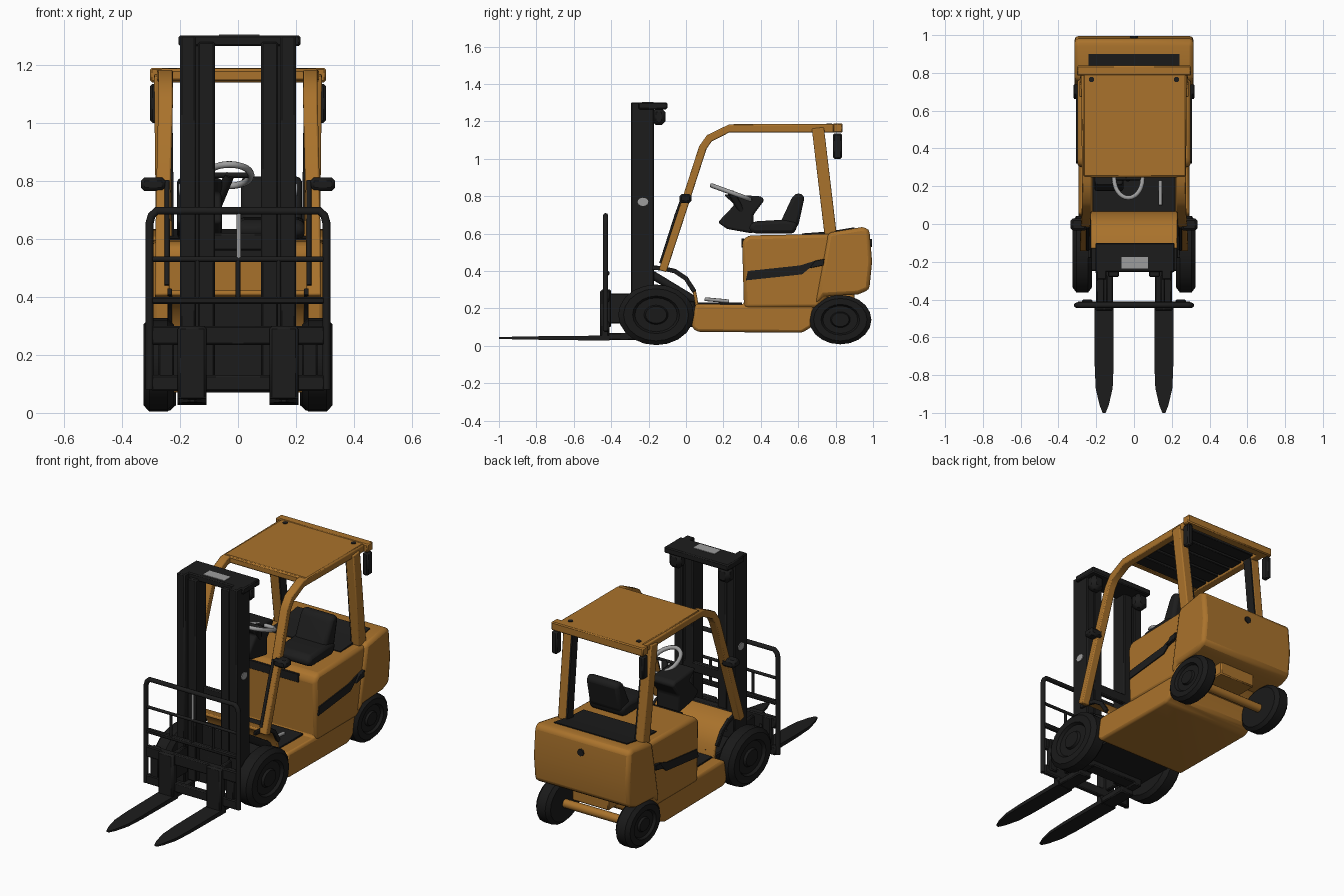
import bpy, bmesh, math
from mathutils import Vector, Matrix

cube = bpy.data.objects.get("Cube")
if cube:
    bpy.data.objects.remove(cube, do_unlink=True)


def material(name, rgb):
    m = bpy.data.materials.new(name)
    m.use_nodes = True
    m.diffuse_color = (*rgb, 1)
    m.node_tree.nodes["Principled BSDF"].inputs["Base Color"].default_value = (*rgb, 1)
    return m


ORANGE = material("warm orange paint", (0.40, 0.17, 0.025))
BLACK = material("black steel", (0.012, 0.012, 0.012))
TYRE = material("tyre rubber", (0.01, 0.01, 0.01))
GREY = material("light grey", (0.34, 0.34, 0.34))


def finish(name, bm, mat, bevel=0, segments=2):
    bmesh.ops.recalc_face_normals(bm, faces=bm.faces)
    mesh = bpy.data.meshes.new(name)
    bm.to_mesh(mesh)
    bm.free()
    mesh.materials.append(mat)
    mesh.shade_smooth()
    mesh.set_sharp_from_angle(angle=math.radians(35))
    ob = bpy.data.objects.new(name, mesh)
    bpy.context.collection.objects.link(ob)
    if bevel:
        mod = ob.modifiers.new("soft edges", "BEVEL")
        mod.width, mod.segments = bevel, segments


def box(name, mat, x, y, z, bevel=0.006):
    """Box from (low, high) pairs."""
    bm = bmesh.new()
    bmesh.ops.create_cube(bm, size=1)
    for v in bm.verts:
        v.co = [sum(r) / 2 + c * (r[1] - r[0]) for r, c in zip((x, y, z), v.co)]
    finish(name, bm, mat, bevel, 1)


def loft(name, mat, rings, bevel=0):
    """Skin a list of equal rings and cap both ends."""
    bm = bmesh.new()
    rows = [[bm.verts.new(p) for p in ring] for ring in rings]
    n = len(rows[0])
    for a, b in zip(rows, rows[1:]):
        for i in range(n):
            bm.faces.new((a[i], a[(i + 1) % n], b[(i + 1) % n], b[i]))
    bm.faces.new(rows[0])
    bm.faces.new(rows[-1])
    finish(name, bm, mat, bevel)


def side_profile(name, mat, pts, x0, x1, bevel=0.01):
    """Extrude a (y, z) outline across x."""
    loft(name, mat, [[(x, y, z) for y, z in pts] for x in (x0, x1)], bevel)


def beam(name, mat, path, width, depth, bevel=0.006):
    """Rectangular bar along a path that runs in the y-z direction."""
    path = [Vector(p) for p in path]
    rings = []
    for i, p in enumerate(path):
        t = path[min(i + 1, len(path) - 1)] - path[max(i - 1, 0)]
        n = Vector((0, -t.z, t.y)).normalized() * depth / 2
        w = Vector((width / 2, 0, 0))
        rings.append([p + w + n, p - w + n, p - w - n, p + w - n])
    loft(name, mat, rings, bevel)


def tube(name, mat, pts, radius, closed=False):
    curve = bpy.data.curves.new(name, "CURVE")
    curve.dimensions = "3D"
    curve.bevel_depth, curve.bevel_resolution, curve.use_fill_caps = radius, 2, True
    s = curve.splines.new("POLY")
    s.points.add(len(pts) - 1)
    for p, co in zip(s.points, pts):
        p.co = (*co, 1)
    s.use_cyclic_u = closed
    curve.materials.append(mat)
    bpy.context.collection.objects.link(bpy.data.objects.new(name, curve))


def lathe(name, mat, profile, centre, stretch=1, sides=20):
    """Turn (x, radius) pairs about the x axis; stretch lengthens y."""
    rings = []
    for x, r in profile:
        angles = [math.tau * i / sides for i in range(sides)]
        rings.append([Vector(centre) + Vector((x, r * stretch * math.cos(a), r * math.sin(a)))
                      for a in angles])
    loft(name, mat, rings)


# Chassis, hood and counterweight
side_profile("chassis", ORANGE, [(0.03, 0.10), (0.06, 0.075), (0.62, 0.07), (0.67, 0.10),
             (0.69, 0.22), (0.74, 0.30), (0.31, 0.30), (0.31, 0.22), (0.05, 0.225)], -0.295, 0.295, 0.015)
side_profile("hood", ORANGE, [(0.31, 0.20), (0.70, 0.20), (0.78, 0.28), (0.84, 0.60), (0.33, 0.59),
             (0.30, 0.56)], -0.30, 0.30, 0.02)
side_profile("counterweight", ORANGE, [(0.69, 0.22), (0.74, 0.265), (0.92, 0.275), (0.98, 0.30),
             (0.995, 0.45), (0.98, 0.625), (0.94, 0.635), (0.76, 0.605)], -0.315, 0.315, 0.03)
side_profile("hood_back_panel", BLACK, [(0.62, 0.59), (0.76, 0.60), (0.90, 0.62), (0.90, 0.634),
             (0.76, 0.611), (0.62, 0.601)], -0.24, 0.24, 0)
box("hood_front_band", BLACK, (-0.19, 0.19), (0.297, 0.31), (0.525, 0.575), 0.002)
box("floor_mat", BLACK, (-0.22, 0.22), (0.06, 0.30), (0.22, 0.231), 0.002)
tube("rear_lock", BLACK, [(0, 0.97, 0.55), (0, 0.994, 0.55)], 0.021)

# Curved guard between footwell and mast, with dark trimmed edges
guard = [(0.06, 0.21), (0.045, 0.29), (0.0, 0.36), (-0.06, 0.40), (-0.13, 0.415)]
beam("footwell_guard", ORANGE, [(0, y, z) for y, z in guard], 0.46, 0.018)

# Axles
box("front_axle_housing", BLACK, (-0.23, 0.23), (-0.25, 0.05), (0.10, 0.24))
lathe("rear_axle", ORANGE, [(-0.24, 0.025), (0.24, 0.025)], (0, 0.83, 0.13), 1, 12)
box("rear_axle_mount", ORANGE, (-0.12, 0.12), (0.72, 0.90), (0.20, 0.29))


def wheel(name, s, centre, radius, width, stretch):
    h = width / 2
    outline = [(-h, 0.55), (-h, 0.86), (-h * 0.6, 1), (h * 0.6, 1), (h, 0.86), (h, 0.62),
               (h * 0.7, 0.56), (h * 0.7, 0.32), (h * 0.95, 0.28), (h * 0.95, 0.06)]
    lathe(name, TYRE, [(s * x, r * radius) for x, r in outline], centre, stretch)


for s, side in ((1, "left"), (-1, "right")):
    def span(a, b):
        return sorted((s * a, s * b))

    wheel(f"{side}_front_wheel", s, (s * 0.274, -0.16, 0.166), 0.162, 0.105, 1.25)
    wheel(f"{side}_rear_wheel", s, (s * 0.262, 0.825, 0.14), 0.132, 0.095, 1.26)
    beam(f"{side}_guard_trim", BLACK, [(s * 0.236, y, z) for y, z in guard[1:] + [(-0.18, 0.418)]],
         0.016, 0.024, 0.003)
    # Cab frame
    beam(f"{side}_front_post", ORANGE, [(s * 0.262, -0.125, 0.40), (s * 0.258, -0.02, 0.72),
         (s * 0.25, 0.09, 1.06), (s * 0.25, 0.125, 1.11), (s * 0.25, 0.23, 1.162),
         (s * 0.255, 0.80, 1.162)], 0.05, 0.042)
    beam(f"{side}_rear_post", ORANGE, [(s * 0.262, 0.705, 1.165), (s * 0.255, 0.775, 0.58)], 0.055, 0.065)
    beam(f"{side}_rear_post_lining", BLACK, [(s * 0.232, 0.71, 1.15), (s * 0.225, 0.773, 0.61)],
         0.009, 0.056, 0)
    tube(f"{side}_grab_rail", BLACK, [(s * 0.245, -0.135, 0.44), (s * 0.245, -0.052, 0.70),
         (s * 0.245, -0.015, 0.80)], 0.009)
    box(f"{side}_headlight", BLACK, span(0.25, 0.335), (-0.035, 0.03), (0.765, 0.812), 0.012)
    box(f"{side}_rear_light", BLACK, span(0.268, 0.303), (0.785, 0.835), (1.0, 1.135), 0.008)
    tube(f"{side}_roof_bolt", BLACK, [(s * 0.225, 0.765, 1.17), (s * 0.225, 0.765, 1.19)], 0.015)
    # Side stripe
    side_profile(f"{side}_side_stripe", BLACK, [(0.32, 0.35), (0.62, 0.382), (0.66, 0.415), (0.735, 0.43),
                 (0.74, 0.465), (0.69, 0.455), (0.61, 0.43), (0.33, 0.40)], s * 0.298, s * 0.3065, 0)
    side_profile(f"{side}_stripe_handle", BLACK, [(0.66, 0.415), (0.735, 0.43), (0.74, 0.465), (0.69, 0.455)],
                 s * 0.30, s * 0.319, 0.003)
    # Mast rails
    box(f"{side}_outer_mast_rail", BLACK, span(0.145, 0.2), (-0.295, -0.17), (0.06, 1.302))
    box(f"{side}_inner_mast_rail", BLACK, span(0.08, 0.138), (-0.28, -0.18), (0.08, 1.28))
    box(f"{side}_mast_web", BLACK, span(0.12, 0.16), (-0.25, -0.19), (0.08, 1.27))
    box(f"{side}_mast_top_bracket", BLACK, span(0.12, 0.2), (-0.18, -0.11), (1.18, 1.27), 0.02)
    lathe(f"{side}_mast_badge", GREY, [(0.198 * s, 0.022), (0.205 * s, 0.022)], (0, -0.23, 0.77), 1.3)
    tube(f"{side}_tilt_cylinder", BLACK, [(s * 0.17, -0.18, 0.38), (s * 0.17, 0.05, 0.24)], 0.022)
    # Fork with a tapered tip
    fork = []
    for y, w, low, top in ((-0.41, 0.05, 0.028, 0.055), (-0.75, 0.05, 0.032, 0.052),
                           (-0.87, 0.045, 0.034, 0.05), (-0.96, 0.024, 0.036, 0.048),
                           (-1.0, 0.008, 0.038, 0.046)):
        c = s * 0.158
        fork.append([(c - w, y, low), (c + w, y, low), (c + w, y, top), (c - w, y, top)])
    loft(f"{side}_fork", BLACK, fork)
    box(f"{side}_fork_shank", BLACK, span(0.108, 0.208), (-0.46, -0.41), (0.028, 0.30), 0.01)
    box(f"{side}_carriage_foot", BLACK, span(0.11, 0.2), (-0.42, -0.24), (0.03, 0.07))
    box(f"{side}_carriage_link", BLACK, span(0.14, 0.165), (-0.42, -0.27), (0.12, 0.28))
    box(f"{side}_carriage_end_plate", BLACK, span(0.22, 0.275), (-0.435, -0.40), (0.10, 0.30))

# Roof with slats below
box("roof_panel", ORANGE, (-0.268, 0.275), (0.25, 0.82), (1.165, 1.187))
box("roof_rear_bar", ORANGE, (-0.303, 0.303), (0.785, 0.838), (1.14, 1.19))
box("roof_front_bar", ORANGE, (-0.25, 0.25), (0.245, 0.285), (1.145, 1.183))
for i in range(5):
    y = 0.275 + i * 0.101
    box(f"roof_slat_{i + 1}", BLACK, (-0.228, 0.228), (y, y + 0.085), (1.148, 1.166), 0.003)

# Mast cross members
box("mast_top_bar", BLACK, (-0.205, 0.215), (-0.255, -0.10), (1.265, 1.302))
box("mast_top_plate", GREY, (-0.065, 0.075), (-0.235, -0.175), (1.30, 1.305), 0)
box("mast_middle_bar", BLACK, (-0.15, 0.15), (-0.21, -0.18), (0.56, 0.62))
box("mast_lower_bar", BLACK, (-0.2, 0.2), (-0.22, -0.17), (0.28, 0.40))
box("mast_foot_plate", BLACK, (-0.2, 0.2), (-0.25, -0.17), (0.07, 0.28))

# Fork carriage and load guard
for name, low, high in (("lower", 0.075, 0.13), ("middle", 0.235, 0.30), ("upper", 0.375, 0.40)):
    box(f"carriage_{name}_bar", BLACK, (-0.30, 0.30), (-0.44, -0.41), (low, high))
half = [(0.305, 0.08), (0.305, 0.655), (0.298, 0.68), (0.28, 0.697)]
outline = [(x, -0.43, z) for x, z in half] + [(-x, -0.43, z) for x, z in reversed(half)]
tube("load_guard_frame", BLACK, outline, 0.014)
tube("load_guard_middle_bar", BLACK, [(-0.305, -0.43, 0.53), (0.305, -0.43, 0.53)], 0.009)
for x in (-0.14, 0, 0.14):
    tube("load_guard_upright", BLACK, [(x, -0.43, 0.39), (x, -0.43, 0.53)], 0.008)
tube("load_guard_centre_rod", GREY, [(0.003, -0.43, 0.535), (0.003, -0.43, 0.69)], 0.008)

# Seat
side_profile("seat_cushion", BLACK, [(0.33, 0.63), (0.36, 0.60), (0.58, 0.60), (0.60, 0.66),
             (0.53, 0.675), (0.36, 0.665)], 0.0, 0.23, 0.02)
side_profile("seat_back", BLACK, [(0.50, 0.65), (0.56, 0.61), (0.60, 0.64), (0.635, 0.80), (0.60, 0.82),
             (0.57, 0.80)], 0.01, 0.22, 0.02)

# Control console, steering wheel and lever
side_profile("control_console", BLACK, [(0.17, 0.66), (0.22, 0.625), (0.36, 0.60), (0.36, 0.70),
             (0.42, 0.78), (0.40, 0.80), (0.20, 0.81), (0.26, 0.755)], -0.21, -0.055, 0.012)
ring = []
tilt = Matrix.Rotation(math.radians(-20), 3, "X")
for i in range(28):
    a = math.tau * i / 28
    ring.append(Vector((-0.03, 0.24, 0.82)) + tilt @ Vector((0.075 * math.cos(a), 0.108 * math.sin(a), 0)))
tube("steering_wheel", GREY, ring, 0.012, True)
tube("steering_spoke", BLACK, [ring[0], ring[14]], 0.009)
tube("steering_column", BLACK, [(-0.03, 0.24, 0.82), (-0.08, 0.31, 0.70)], 0.018)
tube("control_lever", GREY, [(0.14, 0.10, 0.25), (0.14, 0.23, 0.238)], 0.01)
